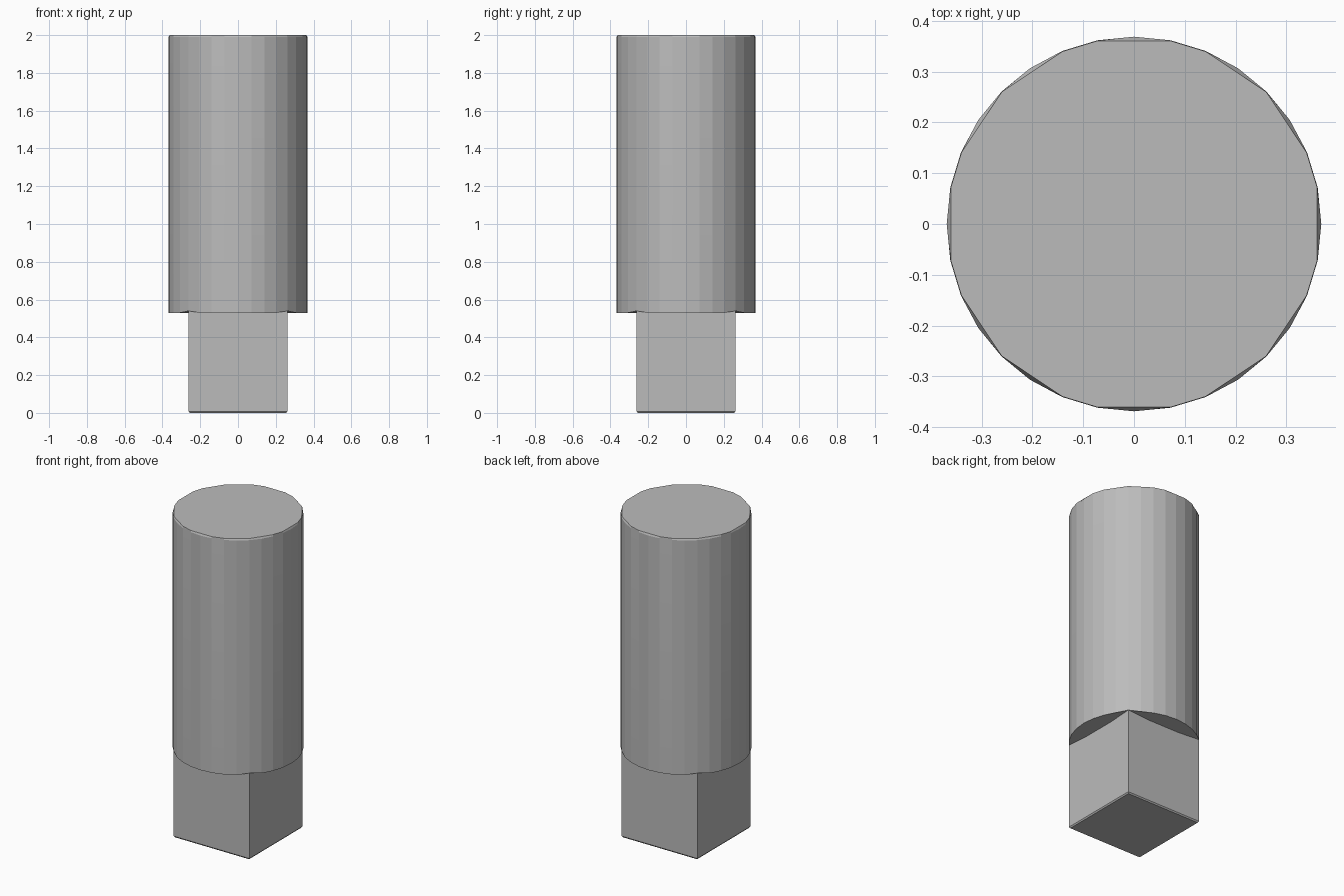
import bpy, bmesh
from math import cos, sin, tau

cube = bpy.data.objects.get("Cube")
if cube:
    bpy.data.objects.remove(cube, do_unlink=True)

SIDES = 32
RADIUS = 0.369
SHOULDER = 0.53
HALF = 0.261

steel = bpy.data.materials.new("plain_grey")
steel.use_nodes = True
grey = (0.5, 0.5, 0.5, 1)
steel.diffuse_color = grey
steel.node_tree.nodes["Principled BSDF"].inputs["Base Color"].default_value = grey


def finish(bm, name):
    bmesh.ops.recalc_face_normals(bm, faces=bm.faces)
    mesh = bpy.data.meshes.new(name)
    bm.to_mesh(mesh)
    bm.free()
    mesh.materials.append(steel)
    obj = bpy.data.objects.new(name, mesh)
    bpy.context.collection.objects.link(obj)
    return obj


def loft(rings, name):
    """Skin a stack of closed rings and cap both ends."""
    bm = bmesh.new()
    loops = [[bm.verts.new(p) for p in ring] for ring in rings]
    n = len(loops[0])
    for low, high in zip(loops, loops[1:]):
        for i in range(n):
            j = (i + 1) % n
            bm.faces.new((low[i], low[j], high[j], high[i]))
    bm.faces.new(loops[0][::-1])
    bm.faces.new(loops[-1])
    return finish(bm, name)


def circle(radius, height):
    """radius and height are rules taking the index of the side."""
    return [(radius(i) * cos(tau * i / SIDES), radius(i) * sin(tau * i / SIDES), height(i))
            for i in range(SIDES)]


def square(half, z):
    return [(-half, -half, z), (half, -half, z), (half, half, z), (-half, half, z)]


# Round body: small nicks over the shank corners, worn flats on the top rim
loft([
    circle(lambda i: RADIUS, lambda i: SHOULDER + (0.01 if i % 8 == 4 else 0)),
    circle(lambda i: RADIUS, lambda i: 1.99),
    circle(lambda i: RADIUS - (0.008 if i % 8 in (0, 3, 5) else 0.001), lambda i: 2),
], "round_body")

# Square shank with a fine chamfer on its foot
loft([square(HALF - 0.006, 0), square(HALF, 0.008), square(HALF, SHOULDER + 0.01)],
     "square_shank")

bpy.context.view_layer.update()
for obj in bpy.context.scene.objects:
    obj.select_set(obj.name == "round_body")
bpy.context.view_layer.objects.active = bpy.data.objects["round_body"]
bpy.ops.object.shade_smooth_by_angle(angle=0.14)
